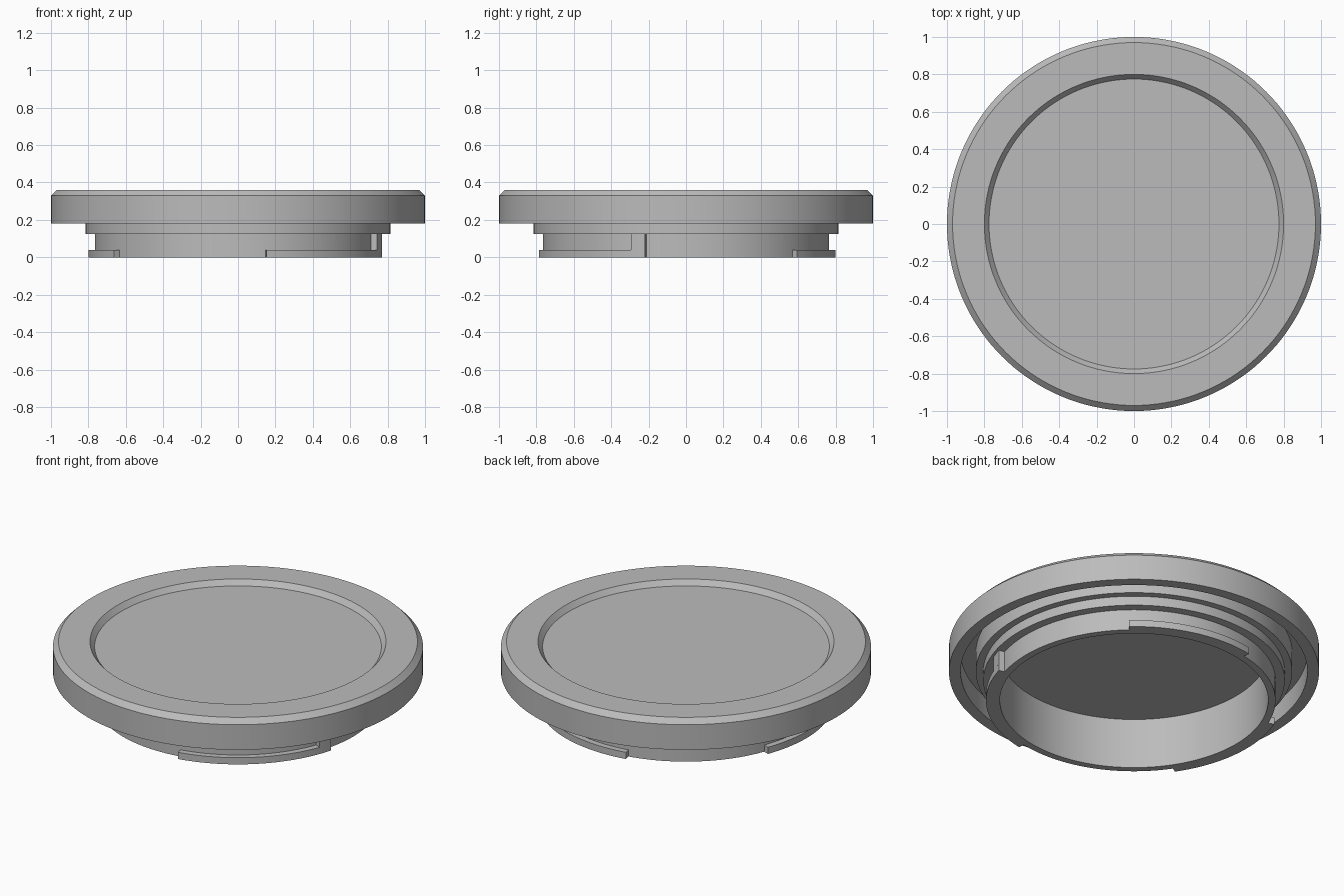
import bpy
import bmesh
import math
from mathutils import Vector, Matrix

cube = bpy.data.objects.get("Cube")
if cube:
    bpy.data.objects.remove(cube, do_unlink=True)

# One plain grey plastic
grey = bpy.data.materials.new("grey_plastic")
grey.use_nodes = True
colour = (0.5, 0.5, 0.5, 1)
grey.diffuse_color = colour
grey.node_tree.nodes["Principled BSDF"].inputs["Base Color"].default_value = colour


def revolve(name, profile, start=0, end=360, steps=144, closed=False):
    """Spin an (r, z) profile about the z axis between two angles in degrees."""
    full = end - start == 360
    bm = bmesh.new()
    turn = Matrix.Rotation(math.radians(start), 3, "Z")
    verts = [bm.verts.new(turn @ Vector((r, 0, z))) for r, z in profile]
    pairs = list(zip(verts, verts[1:]))
    if closed:
        pairs.append((verts[-1], verts[0]))
    edges = [bm.edges.new(p) for p in pairs]
    result = bmesh.ops.spin(bm, geom=verts + edges, cent=(0, 0, 0), axis=(0, 0, 1),
                            angle=math.radians(end - start), steps=steps)
    if not full:
        # Cap both ends of a partial sweep
        last = [g for g in result["geom_last"] if isinstance(g, bmesh.types.BMEdge)]
        bmesh.ops.contextual_create(bm, geom=edges)
        bmesh.ops.contextual_create(bm, geom=last)
    bmesh.ops.remove_doubles(bm, verts=bm.verts, dist=0.0001)
    bmesh.ops.recalc_face_normals(bm, faces=bm.faces)
    mesh = bpy.data.meshes.new(name)
    bm.to_mesh(mesh)
    bm.free()
    mesh.materials.append(grey)
    obj = bpy.data.objects.new(name, mesh)
    bpy.context.collection.objects.link(obj)
    bpy.ops.object.select_all(action="DESELECT")
    obj.select_set(True)
    bpy.context.view_layer.objects.active = obj
    bpy.ops.object.shade_smooth_by_angle(angle=math.radians(30))
    return obj


def block(name, inner, outer, bottom, top, start, end):
    """Curved block hugging the mount collar."""
    corners = [(inner, bottom), (outer, bottom), (outer, top), (inner, top)]
    return revolve(name, corners, start, end, steps=max(4, int((end - start) / 2.5)), closed=True)


# Cap body: recessed top, chamfered rim, under-rim groove, stepped collar, hollow inside
revolve("cap_body", [
    (0, 0.33), (0.775, 0.33), (0.8, 0.36), (0.97, 0.36), (1, 0.33),
    (1, 0.18), (0.937, 0.18), (0.937, 0.3), (0.855, 0.3), (0.855, 0.18),
    (0.815, 0.18), (0.815, 0.125), (0.765, 0.125), (0.765, 0),
    (0.725, 0), (0.725, 0.3), (0, 0.3),
])

# Locking tabs around the foot of the collar
for name, start, end in [("front_left_tab", -79, -16),
                         ("back_tab", 48, 101),
                         ("right_tab", 158.6, 214)]:
    block(name, 0.75, 0.8, 0, 0.04, start, end)

# Stop post at the end of the front tab
block("stop_post", 0.75, 0.8, 0.04, 0.125, -21.5, -16)
